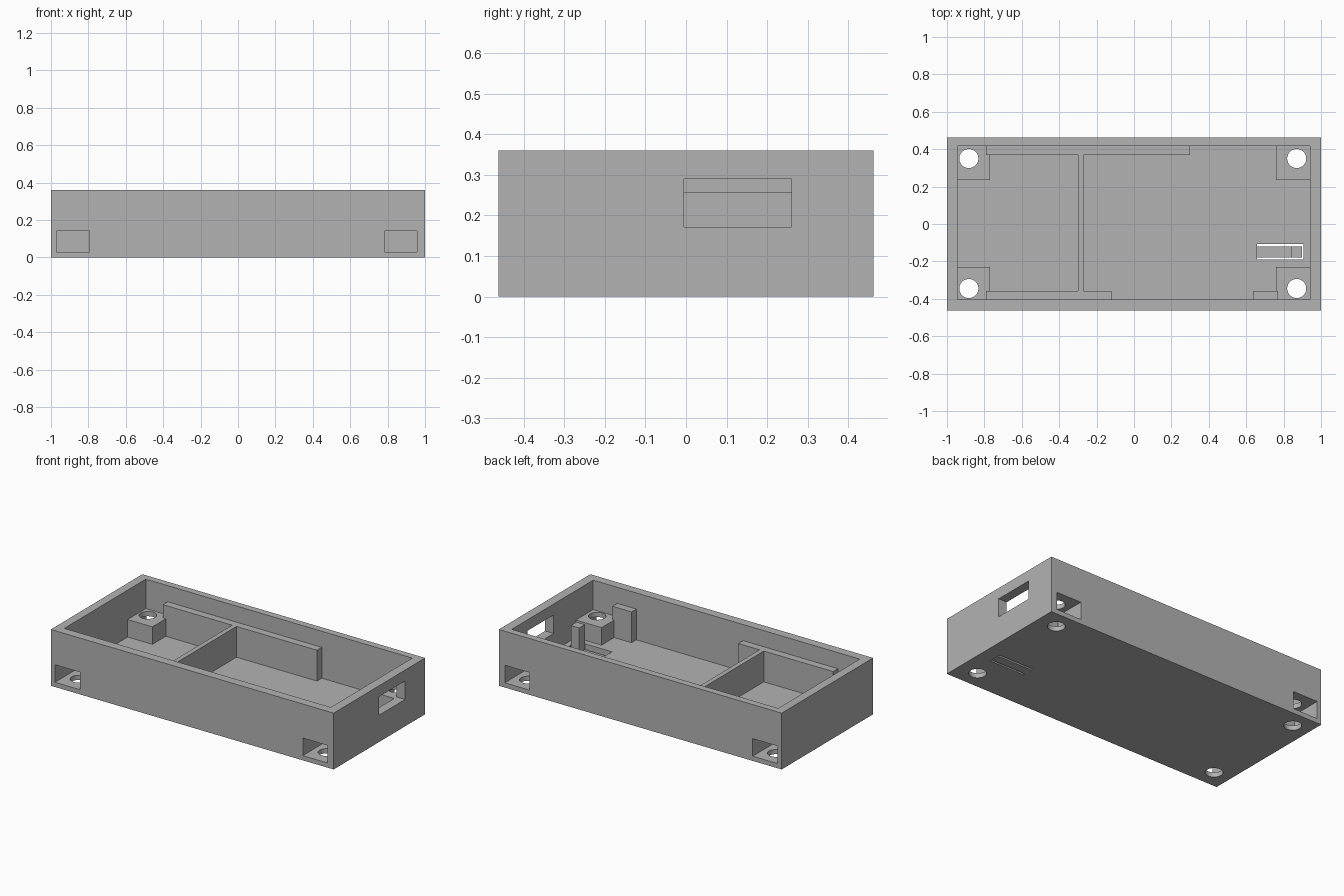
import bpy
import math

if "Cube" in bpy.data.objects:
    bpy.data.objects.remove(bpy.data.objects["Cube"], do_unlink=True)

grey = bpy.data.materials.new("plain grey")
grey.use_nodes = True
colour = (0.45, 0.45, 0.45, 1)
grey.diffuse_color = colour
grey.node_tree.nodes["Principled BSDF"].inputs["Base Color"].default_value = colour


def box(name, x0, x1, y0, y1, z0, z1):
    """Box given by its limits on each axis."""
    bpy.ops.mesh.primitive_cube_add(size=1)
    ob = bpy.context.object
    ob.name = name
    ob.location = ((x0 + x1) / 2, (y0 + y1) / 2, (z0 + z1) / 2)
    ob.scale = (x1 - x0, y1 - y0, z1 - z0)
    bpy.ops.object.transform_apply(location=True, rotation=False, scale=True)
    ob.data.materials.append(grey)
    return ob


def combine(target, other, operation):
    """Apply an exact boolean and discard the second object."""
    mod = target.modifiers.new("join", 'BOOLEAN')
    mod.operation = operation
    mod.solver = 'EXACT'
    mod.object = other
    bpy.context.view_layer.objects.active = target
    bpy.ops.object.modifier_apply(modifier=mod.name)
    bpy.data.objects.remove(other, do_unlink=True)


# Main dimensions
HALF_Y, HEIGHT, FLOOR = 0.462, 0.36, 0.06
LEFT, RIGHT, FRONT, BACK = -0.945, 0.94, -0.405, 0.418
RAIL, RAIL_TOP, POST_TOP = 0.048, 0.257, 0.172
EMBED = 0.015

# Open tray
case = box("case_body", -1, 1, -HALF_Y, HALF_Y, 0, HEIGHT)
combine(case, box("cavity", LEFT, RIGHT, FRONT, BACK, FLOOR, 0.5), 'DIFFERENCE')

# Rails along the long walls and the cross partition
low = FLOOR - EMBED
for limits in (
    (-0.79, 0.3, BACK - RAIL, BACK + EMBED),
    (-0.79, -0.12, FRONT - EMBED, FRONT + RAIL),
    (0.635, 0.77, FRONT - EMBED, FRONT + RAIL),
    (-0.3, -0.27, FRONT + RAIL / 2, BACK - RAIL / 2),
):
    combine(case, box("rib", *limits, low, RAIL_TOP), 'UNION')

# Corner screw posts
for x0, x1 in ((LEFT - EMBED, -0.77), (0.758, RIGHT + EMBED)):
    for y0, y1 in ((FRONT - EMBED, -0.23), (0.235, BACK + EMBED)):
        combine(case, box("post", x0, x1, y0, y1, low, POST_TOP), 'UNION')

# Nut slots open to the outside, and vertical screw holes
for x in (-0.883, 0.87):
    for side, y in ((-1, -0.345), (1, 0.35)):
        ends = sorted((side * 0.5, y - side * 0.088))
        combine(case, box("nut_slot", x - 0.088, x + 0.088, *ends, 0.03, 0.142),
                'DIFFERENCE')
        bpy.ops.mesh.primitive_cylinder_add(vertices=40, radius=0.051, depth=1,
                                            location=(x, y, 0))
        combine(case, bpy.context.object, 'DIFFERENCE')

# Connector window in the end wall
combine(case, box("window", 0.9, 1.1, -0.005, 0.26, 0.172, 0.29), 'DIFFERENCE')

# Slot around the flexible button tongue
combine(case, box("tongue_slot", 0.657, 0.906, -0.19, -0.107, -0.1, 0.1), 'DIFFERENCE')
tongue = box("button_tongue", 0.65, 0.899, -0.178, -0.12, 0, 0.03)
combine(tongue, box("button_stem", 0.84, 0.899, -0.178, -0.12, 0, 0.19), 'UNION')

# Clean single material on the finished parts
for ob in (case, tongue):
    ob.data.materials.clear()
    ob.data.materials.append(grey)
    ob.data.polygons.foreach_set("material_index", [0] * len(ob.data.polygons))
    bpy.ops.object.select_all(action='DESELECT')
    ob.select_set(True)
    bpy.context.view_layer.objects.active = ob
    bpy.ops.object.shade_smooth_by_angle(angle=math.radians(30))
